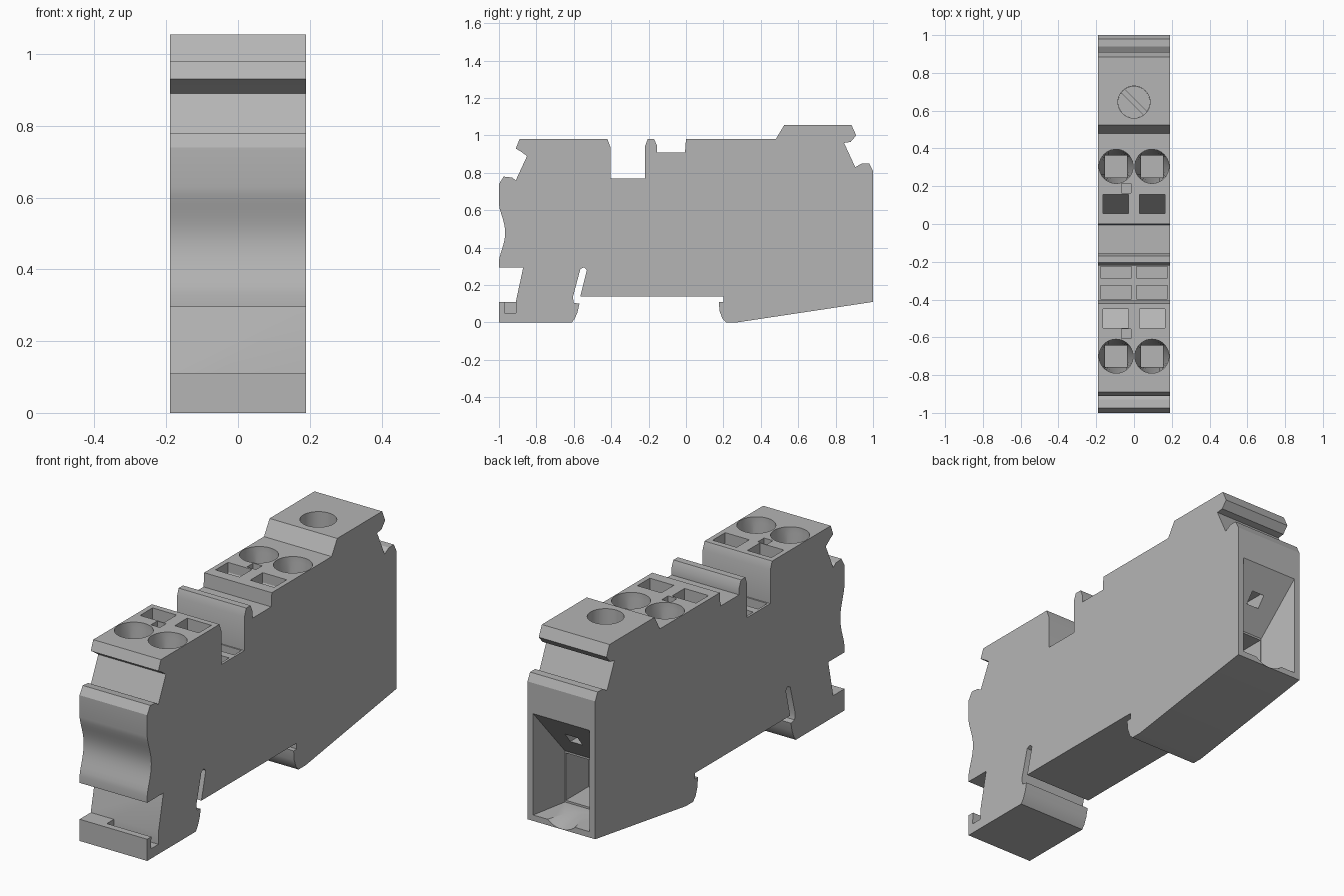
import bpy, bmesh, math
from mathutils import Matrix

cube = bpy.data.objects.get("Cube")
if cube:
    bpy.data.objects.remove(cube)

HALF = 0.19
TOP = 0.98

grey = bpy.data.materials.new("housing grey")
grey.use_nodes = True
colour = (0.46, 0.46, 0.46, 1)
grey.diffuse_color = colour
grey.node_tree.nodes["Principled BSDF"].inputs["Base Color"].default_value = colour


def add_object(name, bm):
    bmesh.ops.recalc_face_normals(bm, faces=bm.faces[:])
    mesh = bpy.data.meshes.new(name)
    bm.to_mesh(mesh)
    bm.free()
    obj = bpy.data.objects.new(name, mesh)
    bpy.context.scene.collection.objects.link(obj)
    return obj


def loft(name, rings):
    """Closed solid joining rings that have equal point counts."""
    bm = bmesh.new()
    loops = [[bm.verts.new(p) for p in ring] for ring in rings]
    n = len(loops[0])
    for a, b in zip(loops, loops[1:]):
        for i in range(n):
            j = (i + 1) % n
            bm.faces.new((a[i], a[j], b[j], b[i]))
    bm.faces.new(loops[0])
    bm.faces.new(loops[-1])
    return add_object(name, bm)


def prism(name, profile, x0, x1):
    return loft(name, [[(x, y, z) for y, z in profile] for x in (x0, x1)])


def box(name, x0, x1, y0, y1, z0, z1):
    return prism(name, [(y0, z0), (y1, z0), (y1, z1), (y0, z1)], x0, x1)


def circle(r, n=40):
    return [(r * math.cos(math.tau * i / n), r * math.sin(math.tau * i / n)) for i in range(n)]


def carve(target, cutters):
    for c in cutters:
        c.hide_render = True
        mod = target.modifiers.new("cut", "BOOLEAN")
        mod.operation = "DIFFERENCE"
        mod.solver = "EXACT"
        mod.object = c
    bpy.context.view_layer.update()
    graph = bpy.context.evaluated_depsgraph_get()
    mesh = bpy.data.meshes.new_from_object(target.evaluated_get(graph))
    target.modifiers.clear()
    target.data = mesh
    for c in cutters:
        bpy.data.objects.remove(c)


def finish(obj):
    mesh = obj.data
    mesh.materials.clear()
    mesh.materials.append(grey)
    for p in mesh.polygons:
        p.material_index = 0
        p.use_smooth = True
    mesh.set_sharp_from_angle(angle=math.radians(25))


# Side outline: underside and rail feet, back, top, then front
underside = [(-1, 0), (-.61, 0), (-.595, .02), (-.58, .055), (-.57, .1), (-.6, .105),
             (-.605, .135), (-.565, .285), (-.545, .295), (-.53, .28), (-.565, .14),
             (.2, .14), (.2, .11), (.175, .11), (.18, .06), (.195, .02), (.215, 0), (.27, 0)]
back = [(1, .11), (1, .81), (.98, .85), (.94, .85), (.905, .83), (.845, .96),
        (.88, .965), (.91, 1), (.885, 1.055)]
top = [(.525, 1.055), (.48, TOP), (0, TOP), (-.005, .91), (-.155, .91), (-.155, .945),
       (-.17, TOP), (-.205, TOP), (-.22, .94), (-.22, .77), (-.405, .77), (-.405, .94),
       (-.42, TOP), (-.89, TOP), (-.91, .93), (-.885, .915), (-.85, .89),
       (-.91, .76), (-.93, .775), (-.975, .78), (-1, .74)]
grip = [(-1 + .033 * math.sin(math.pi * i / 14) ** 1.4, .63 - .3 * i / 14) for i in range(15)]
front = [(-1, .295), (-.87, .295), (-.91, .11), (-1, .11)]
housing = prism("housing", underside + back + top + grip + front, -HALF, HALF)

cutters = [
    # groove behind the front foot lip
    prism("lip_groove", [(-.97, .05), (-.91, .05), (-.91, .14), (-.965, .14)], -.06, HALF + .05)]

# Wire sockets, release slots and marker pockets, mirrored left and right
for side in (-1, 1):
    x = side * .095
    for y in (.305, -.7):
        def ring(points, z):
            return [(x + u, y + v, z) for u, v in points]
        square = [(max(-.058, min(.058, u)), max(-.058, min(.058, v))) for u, v in circle(.09)]
        cutters.append(loft("socket", [ring(circle(.09), TOP + .02), ring(circle(.09), TOP - .03),
                                       ring(square, .7), ring(square, .55)]))
    x0, x1 = sorted((side * .03, side * .165))
    cutters += [
        prism("rear_slot", [(.055, TOP + .02), (.055, .75), (.155, .93), (.155, TOP + .02)], x0, x1),
        prism("front_slot", [(-.45, TOP + .02), (-.45, .84), (-.55, .9), (-.55, TOP + .02)], x0, x1)]
    x0, x1 = sorted((side * .012, side * .178))
    for y0, y1 in ((-.285, -.226), (-.398, -.325)):
        cutters.append(box("pocket", x0, x1, y0, y1, .66, .8))

# Small test holes
for y in (.19, -.58):
    cutters.append(box("test_hole", -.065, -.015, y - .025, y + .025, .88, TOP + .02))

# Screw shaft
cutters.append(loft("shaft", [[(u, .645 + v, z) for u, v in circle(.085)] for z in (1.1, .76)]))


# Rear wire chamber: sloping hood, inner box, scooped floor
def mouth(y, w, z0, z1):
    return [(-w, y, z0), (w, y, z0), (w, y, z1), (-w, y, z1)]


cutters += [
    loft("hood", [mouth(1.02, .162, .14, .68), mouth(.8, .12, .14, .4)]),
    box("chamber", -.115, .115, .62, .85, .15, .39),
    loft("scoop", [[(u, y, .23 + v) for u, v in circle(r)] for y, r in ((1.03, .125), (.8, .08))]),
    box("hood_hole", -.035, .035, .8, .92, .5, .57)]
carve(housing, cutters)
finish(housing)

# Slotted clamping screw at the bottom of the shaft
screw = loft("clamp_screw", [[(u, .645 + v, z) for u, v in circle(.0845)] for z in (.75, .8)])
slot = box("screw_slot", -.1, .1, -.012, .012, -.02, .05)
slot.matrix_world = Matrix.Translation((0, .645, .8)) @ Matrix.Rotation(-math.pi / 4, 4, "Z")
carve(screw, [slot])
finish(screw)
